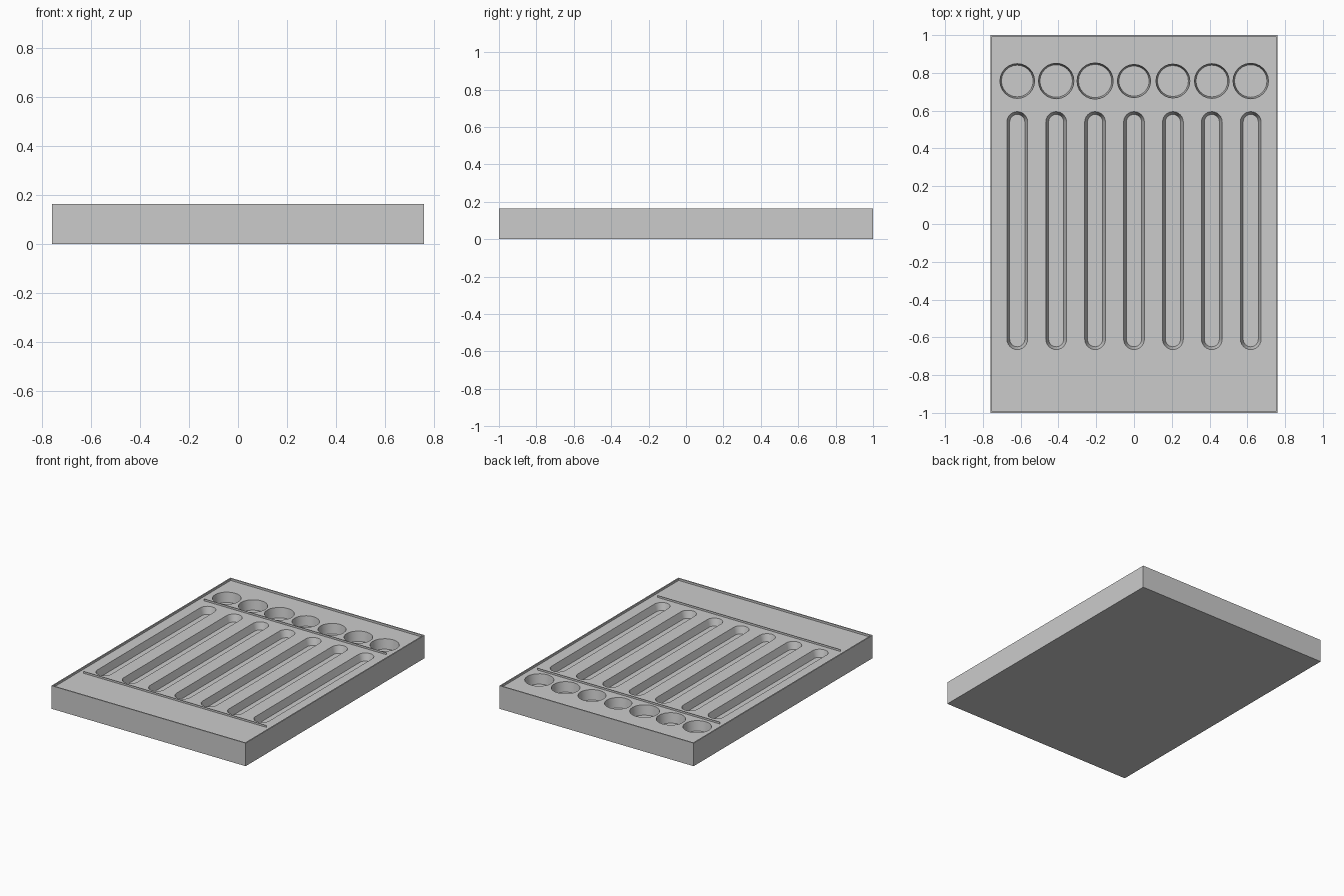
import bpy, bmesh, math

if "Cube" in bpy.data.objects:
    bpy.data.objects.remove(bpy.data.objects["Cube"])

grey = bpy.data.materials.new("plain grey")
grey.use_nodes = True
grey.diffuse_color = (0.6, 0.6, 0.6, 1)
grey.node_tree.nodes["Principled BSDF"].inputs["Base Color"].default_value = (0.6, 0.6, 0.6, 1)

WIDTH, LENGTH, TOP, FLOOR = 1.52, 2.0, 0.163, 0.149
COLUMNS = [(i - 3) * 0.206 for i in range(7)]
RADII = [0.092, 0.094, 0.096, 0.088, 0.09, 0.092, 0.094]


def make(name, bm):
    bmesh.ops.recalc_face_normals(bm, faces=bm.faces)
    mesh = bpy.data.meshes.new(name)
    bm.to_mesh(mesh)
    bm.free()
    mesh.materials.append(grey)
    obj = bpy.data.objects.new(name, mesh)
    bpy.context.collection.objects.link(obj)
    return obj


def stadium(x, y0, y1, r, z, n=24):
    """Outline of a round-ended slot; a circle when y0 equals y1."""
    half = n // 2
    back = [(x + r * math.cos(a), y1 + r * math.sin(a), z)
            for a in (math.pi * i / half for i in range(half + 1))]
    front = [(x - r * math.cos(a), y0 - r * math.sin(a), z)
             for a in (math.pi * i / half for i in range(half + 1))]
    return back[:-1] + front[:-1] if y0 == y1 else back + front


def add_pocket(bm, x, y0, y1, r, inset, depth):
    """Tapered pocket cutter running from above the floor down to its base."""
    rings = [(r, TOP + 0.02), (r, FLOOR), (r - inset, FLOOR - depth)]
    loops = [[bm.verts.new(p) for p in stadium(x, y0, y1, rad, z)] for rad, z in rings]
    bm.faces.new(loops[0])
    bm.faces.new(loops[-1])
    for a, b in zip(loops, loops[1:]):
        for i in range(len(a)):
            j = (i + 1) % len(a)
            bm.faces.new((a[i], a[j], b[j], b[i]))


# Tray block with a shallow recessed top inside a thin rim
bm = bmesh.new()
bmesh.ops.create_cube(bm, size=1)
for v in bm.verts:
    v.co = (v.co.x * WIDTH, v.co.y * LENGTH, (v.co.z + 0.5) * TOP)
top = max(bm.faces, key=lambda f: f.calc_center_median().z)
bmesh.ops.inset_region(bm, faces=[top], thickness=0.012)
inner = bmesh.ops.extrude_face_region(bm, geom=[top])
bmesh.ops.delete(bm, geom=[top], context="FACES_ONLY")
for v in inner["geom"]:
    if isinstance(v, bmesh.types.BMVert):
        v.co.z = FLOOR
tray = make("tray", bm)

# Row of round wells and row of long slots
bm = bmesh.new()
for x, r in zip(COLUMNS, RADII):
    add_pocket(bm, x, 0.757, 0.757, r, 0.008, 0.07)
    add_pocket(bm, x, -0.61, 0.54, 0.055, 0.015, 0.05)
cutter = make("pocket_cutter", bm)
cutter.hide_render = True
cutter.hide_viewport = True
cut = tray.modifiers.new("pockets", "BOOLEAN")
cut.object = cutter
cut.solver = "EXACT"

# Apply the cut and smooth the curved walls
bpy.context.view_layer.update()
cut_mesh = bpy.data.meshes.new_from_object(
    tray.evaluated_get(bpy.context.evaluated_depsgraph_get()))
tray.modifiers.clear()
tray.data = cut_mesh
bpy.data.objects.remove(cutter)
bpy.context.view_layer.objects.active = tray
tray.select_set(True)
bpy.ops.object.shade_smooth_by_angle(angle=math.radians(30))

# Upright divider fins at both ends of the slots
for name, y in (("back_divider", 0.641), ("front_divider", -0.703)):
    bm = bmesh.new()
    bm.faces.new([bm.verts.new((x, y, z)) for x, z in
                  ((-0.715, FLOOR), (0.715, FLOOR), (0.715, TOP), (-0.715, TOP))])
    make(name, bm)
